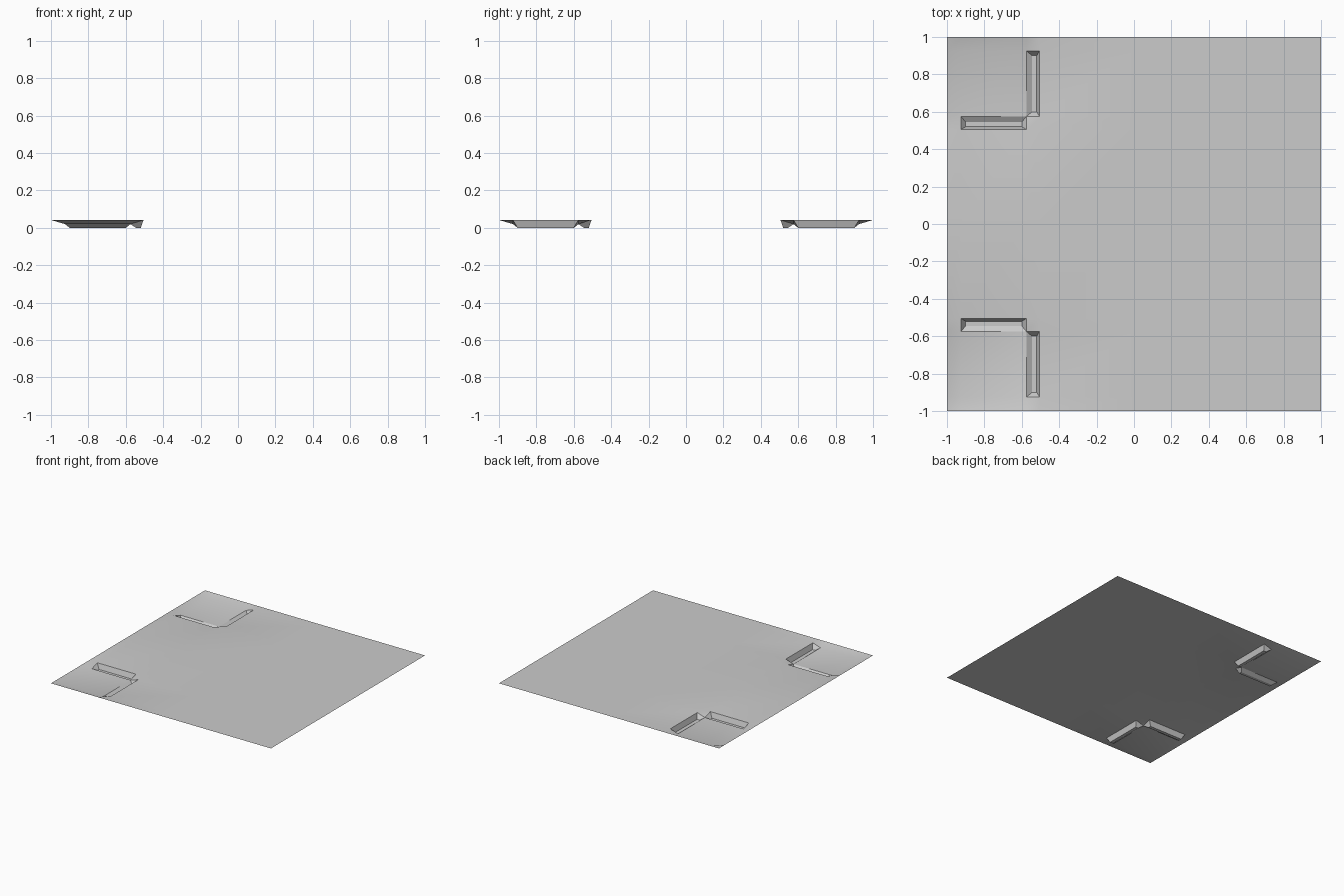
import bpy
import bmesh

cube = bpy.data.objects.get("Cube")
if cube:
    bpy.data.objects.remove(cube)

TOP, LOW = 0.042, 0.02           # slab level and sunken corner level
OUT, IN, RIM = 0.925, 0.575, 0.505   # distances of the corner patch and ditch rim
FLOOR_IN, FLOOR_OUT, END = 0.545, 0.52, 0.025

grey = bpy.data.materials.new("plain grey")
grey.use_nodes = True
color = (0.6, 0.6, 0.6, 1)
grey.diffuse_color = color
grey.node_tree.nodes["Principled BSDF"].inputs["Base Color"].default_value = color

bm = bmesh.new()
xs = [-1, -OUT, -IN, -RIM, 0, 1]
ys = [-1, -OUT, -IN, -RIM, 0, RIM, IN, OUT, 1]


def height(x, y):
    """The two left corners are sunken between the ditches and the border."""
    return LOW if -x in (OUT, IN) and abs(y) in (OUT, IN) else TOP


grid = [[bm.verts.new((x, y, height(x, y))) for y in ys] for x in xs]


def ditch(corners, along_x):
    """Sink a trough with a flat floor into one grid cell."""
    floor = []
    for v in corners:
        x, y = abs(v.co.x), abs(v.co.y)

        def shrink(d, lengthwise):
            if lengthwise:
                return d - END if d == max_d else d + END
            return FLOOR_IN if d > 0.54 else FLOOR_OUT

        max_d = max(abs(c.co.x if along_x else c.co.y) for c in corners)
        fx, fy = shrink(x, along_x), shrink(y, not along_x)
        floor.append(bm.verts.new((-fx, fy if v.co.y > 0 else -fy, 0)))
    bm.faces.new(floor)
    for k in range(4):
        n = (k + 1) % 4
        bm.faces.new((corners[k], corners[n], floor[n], floor[k]))


# Surface cells, with a ditch along both inner sides of each sunken corner
for i in range(len(xs) - 1):
    for j in range(len(ys) - 1):
        cell = [grid[i][j], grid[i + 1][j], grid[i + 1][j + 1], grid[i][j + 1]]
        if i == 1 and j in (2, 5):
            ditch(cell, True)
        elif i == 2 and j in (1, 6):
            ditch(cell, False)
        else:
            bm.faces.new(cell)

mesh = bpy.data.meshes.new("ground_sheet")
bm.to_mesh(mesh)
bm.free()
mesh.materials.append(grey)
ground = bpy.data.objects.new("ground_sheet", mesh)
bpy.context.collection.objects.link(ground)

bpy.ops.object.select_all(action="DESELECT")
ground.select_set(True)
bpy.context.view_layer.objects.active = ground
bpy.ops.object.shade_smooth_by_angle(angle=0.5)
